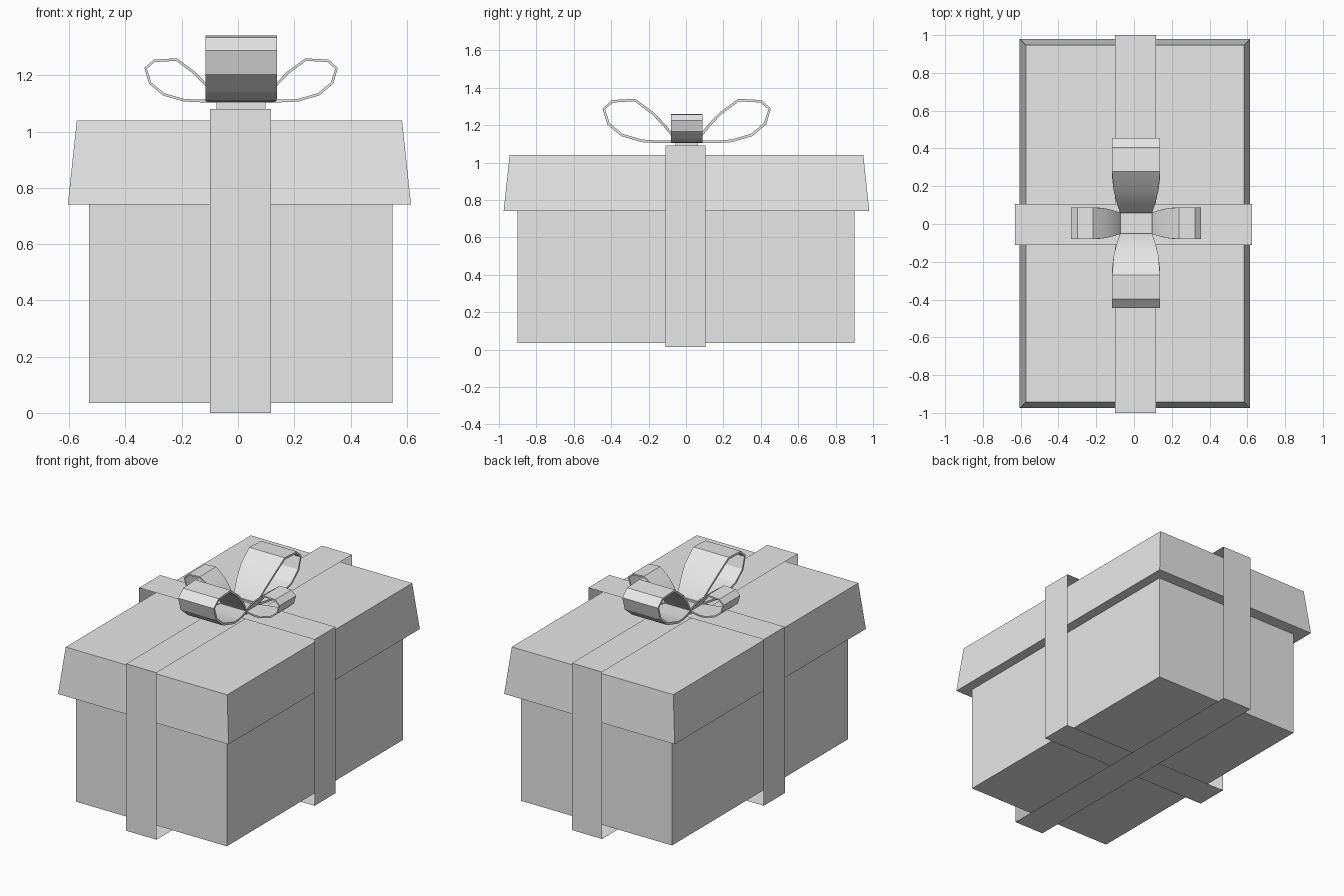
import bpy, bmesh, math
from mathutils import Matrix, Vector

cube = bpy.data.objects.get("Cube")
if cube:
    bpy.data.objects.remove(cube, do_unlink=True)

GREY = (0.8, 0.8, 0.8, 1.0)
mat = bpy.data.materials.new("light grey")
mat.use_nodes = True
mat.diffuse_color = GREY
mat.node_tree.nodes["Principled BSDF"].inputs["Base Color"].default_value = GREY


def add_object(name, bm):
    mesh = bpy.data.meshes.new(name)
    bm.to_mesh(mesh)
    bm.free()
    mesh.materials.append(mat)
    obj = bpy.data.objects.new(name, mesh)
    bpy.context.collection.objects.link(obj)
    return obj


def box(name, low, high, inset=0.0, open_axis=None):
    """Box between two corners; optional narrower top, or open along one axis."""
    bm = bmesh.new()
    bmesh.ops.create_cube(bm, size=1)
    low, high = Vector(low), Vector(high)
    for v in bm.verts:
        top = v.co.z > 0
        for i in range(3):
            side = 1 if v.co[i] > 0 else -1
            v.co[i] = high[i] if side > 0 else low[i]
            if top and i < 2:
                v.co[i] -= side * inset
    if open_axis is not None:
        bm.normal_update()
        ends = [f for f in bm.faces if abs(f.normal[open_axis]) > 0.9]
        bmesh.ops.delete(bm, geom=ends, context='FACES_ONLY')
    return add_object(name, bm)


# Box and overhanging tapered lid
box("box_body", (-0.53, -0.9, 0.035), (0.55, 0.9, 0.76))
box("box_lid", (-0.605, -0.975, 0.74), (0.615, 0.98, 1.04), inset=0.032)

# Thin ribbon bands wrapped around the box
box("long_ribbon", (-0.1, -1, 0), (0.117, 1, 1.08), open_axis=0)
box("cross_ribbon", (-0.63, -0.11, 0.015), (0.625, 0.105, 1.09), open_axis=1)

# Knot in the middle of the bow
box("bow_knot", (-0.077, -0.055, 1.08), (0.097, 0.063, 1.106))

# Side outline of one bow loop: distance outwards, height
LOOP = [(0, 0), (0.03, 0), (0.07, 0), (0.12, 0.001), (0.185, 0.005),
        (0.295, 0.037), (0.37, 0.1), (0.395, 0.185), (0.345, 0.23),
        (0.22, 0.237), (0.12, 0.163), (0.06, 0.1), (0.015, 0.045), (0, 0.018)]


def bow_loop(name, angle, scale, start):
    place = Matrix.Translation((0.011, 0.004, 1.104)) @ Matrix.Rotation(angle, 4, 'Z')
    bm = bmesh.new()
    rows = []
    for u, h in LOOP:
        # The strip is pinched towards the knot
        half = 0.127 * (0.67 + 0.33 * math.sin(math.pi / 2 * min(u / 0.2, 1)))
        rows.append([bm.verts.new(place @ Vector((start + u * scale, s * half * scale, h * scale)))
                     for s in (-1, 1)])
    for a, b in zip(rows, rows[1:]):
        bm.faces.new((a[0], a[1], b[1], b[0]))
    obj = add_object(name, bm)
    solid = obj.modifiers.new("thickness", 'SOLIDIFY')
    solid.thickness = 0.014 * scale
    solid.offset = -1
    bpy.ops.object.select_all(action='DESELECT')
    obj.select_set(True)
    bpy.context.view_layer.objects.active = obj
    bpy.ops.object.modifier_apply(modifier=solid.name)
    bpy.ops.object.shade_smooth_by_angle(angle=math.radians(13))


bow_loop("bow_loop_back", math.pi / 2, 1.0, 0.055)
bow_loop("bow_loop_front", -math.pi / 2, 1.0, 0.055)
bow_loop("bow_loop_left", 0, 0.66, 0.083)
bow_loop("bow_loop_right", math.pi, 0.66, 0.083)
